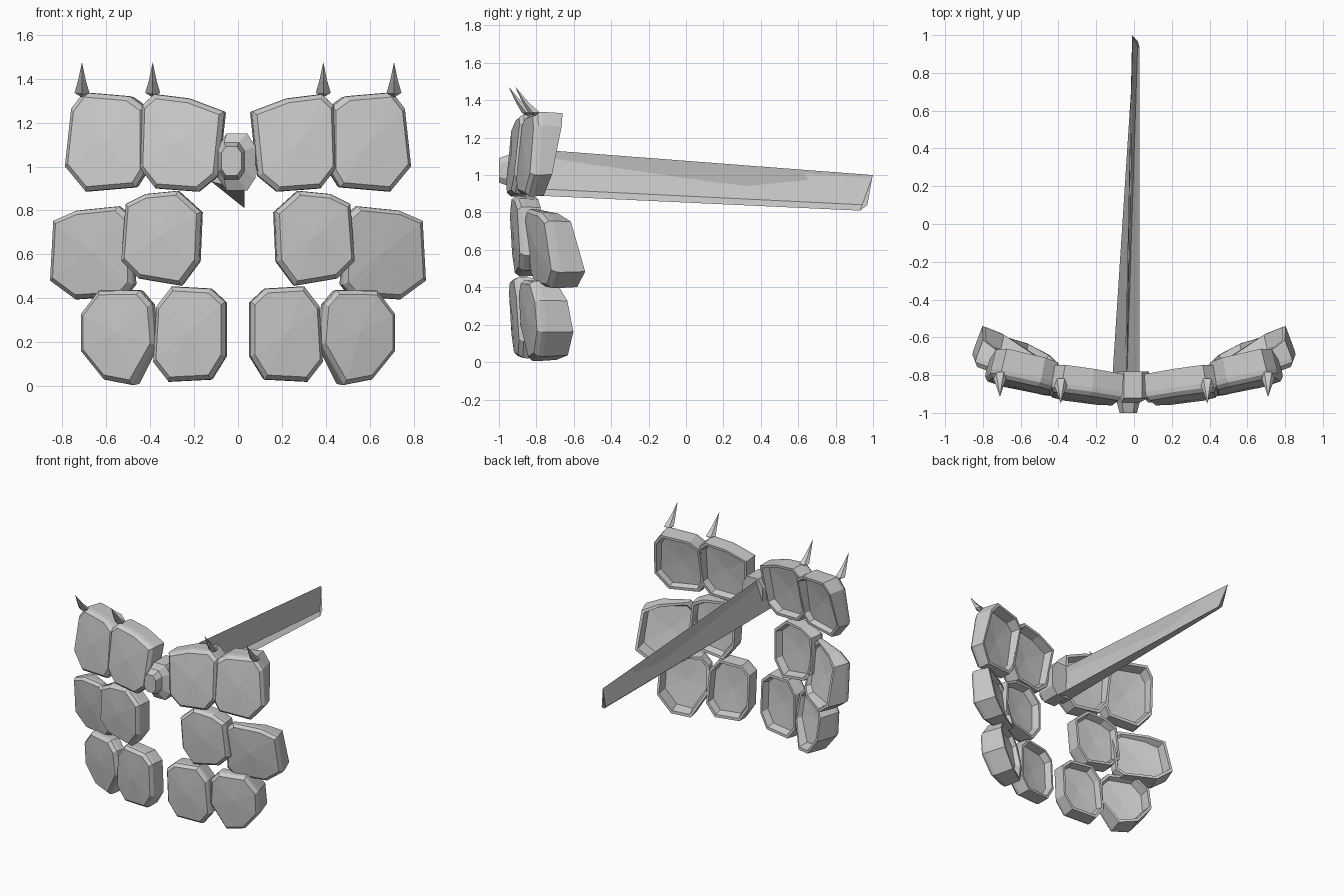
import bpy
import bmesh

cube = bpy.data.objects.get("Cube")
if cube:
    bpy.data.objects.remove(cube, do_unlink=True)

grey = bpy.data.materials.new("stone_grey")
grey.use_nodes = True
grey.diffuse_color = (0.6, 0.6, 0.6, 1)
grey.node_tree.nodes["Principled BSDF"].inputs["Base Color"].default_value = (0.6, 0.6, 0.6, 1)


def loft(name, rings, start_point=None, end_point=None):
    """Skin equal-sized rings; each end closes flat or onto a point."""
    n = len(rings[0])
    verts = [tuple(p) for ring in rings for p in ring]
    faces = [(k * n + i, k * n + (i + 1) % n, (k + 1) * n + (i + 1) % n, (k + 1) * n + i)
             for k in range(len(rings) - 1) for i in range(n)]
    last = (len(rings) - 1) * n
    for base, point, flip in ((0, start_point, True), (last, end_point, False)):
        loop = list(range(base, base + n))
        if flip:
            loop.reverse()
        if point is None:
            faces.append(loop)
        else:
            verts.append(tuple(point))
            faces += [(loop[i], loop[(i + 1) % n], len(verts) - 1) for i in range(n)]
    mesh = bpy.data.meshes.new(name)
    mesh.from_pydata(verts, [], faces)
    mesh.materials.append(grey)
    bpy.context.collection.objects.link(bpy.data.objects.new(name, mesh))
    # Consistent outward normals
    bm = bmesh.new()
    bm.from_mesh(mesh)
    bmesh.ops.recalc_face_normals(bm, faces=bm.faces)
    bm.to_mesh(mesh)
    bm.free()


def both_sides(name, build):
    for side, sign in (("left", 1), ("right", -1)):
        build(side + "_" + name, sign)


def plate(name, outline, front, slope_x, slope_z, depth, grow_x=0, grow_z=0):
    """Chamfered eight-sided plate with a hollow back, on a tilted plane.
    The rim depth can grow outwards and upwards."""
    cx = sum(p[0] for p in outline) / len(outline)
    cz = sum(p[1] for p in outline) / len(outline)
    belt = 0.045
    floor = depth * 0.6

    def build(full_name, sign):
        def spot(x, z, back):
            y = front + slope_x * (x - cx) + slope_z * (z - cz) + back
            return (sign * (x - slope_x * (back - belt)), y, z)

        def ring(scale, back, rim=0):
            return [spot(cx + (x - cx) * scale, cz + (z - cz) * scale,
                         back + rim * (grow_x * (x - cx) + grow_z * (z - cz)))
                    for x, z in outline]

        loft(full_name,
             [ring(0.9, 0), ring(0.99, 0.022), ring(1, belt), ring(0.97, depth, 1),
              ring(0.88, depth, 1), ring(0.81, floor, 0.4)],
             spot(cx, cz, -0.01), spot(cx, cz, floor - 0.01))

    both_sides(name, build)


def spike(name, x, y, lean):
    """Five-sided thorn, leaning forward."""
    def build(full_name, sign):
        def ring(radius, z, shift):
            corners = ((0, -1), (1, -0.3), (0.6, 0.8), (-0.6, 0.8), (-1, -0.3))
            return [(sign * (x + a * radius), y + b * radius + shift, z) for a, b in corners]
        loft(full_name, [ring(0.034, 1.335, 0), ring(0.018, 1.39, lean * 0.45)],
             (sign * x, y, 1.315), (sign * x, y + lean, 1.475))
    both_sides(name, build)


# Three rows of plates, inner and outer
plate("upper_inner_plate", [(.06, 1.25), (.22, 1.31), (.38, 1.33), (.435, 1.28),
      (.445, .99), (.375, .9), (.175, .885), (.09, .955)], -.925, .12, .11, .135, 0, .04)
plate("upper_outer_plate", [(.42, 1.27), (.49, 1.32), (.7, 1.338), (.756, 1.265),
      (.785, 1), (.69, .885), (.46, .905), (.42, .97)], -.86, .21, .1, .13, 0, .12)
plate("middle_inner_plate", [(.165, .795), (.27, .89), (.42, .875), (.51, .83),
      (.53, .57), (.45, .49), (.255, .457), (.175, .565)], -.915, .13, -.05, .125)
plate("middle_outer_plate", [(.48, .77), (.535, .82), (.73, .8), (.835, .755),
      (.85, .48), (.735, .395), (.515, .41), (.47, .46)], -.795, .32, -.13, .11, .24, -.12)
plate("lower_inner_plate", [(.055, .385), (.12, .445), (.3, .455), (.37, .365),
      (.385, .11), (.315, .02), (.12, .03), (.055, .135)], -.92, .13, -.06, .125)
plate("lower_outer_plate", [(.385, .375), (.44, .438), (.63, .435), (.71, .33),
      (.71, .16), (.605, .03), (.475, .005), (.37, .19)], -.845, .28, -.08, .14, .24, -.11)

# Thorns along the top edge
spike("inner_spike", .388, -.845, -.105)
spike("outer_spike", .71, -.81, -.105)


# Central boss with a tapered nose
def octagon(cx, cz, half_w, half_h, y):
    cut = 0.55
    corners = [(-cut, 1), (cut, 1), (1, cut), (1, -cut), (cut, -1), (-cut, -1), (-1, -cut), (-1, cut)]
    return [(cx + a * half_w, y, cz + b * half_h) for a, b in corners]


loft("central_boss", [
    octagon(-.03, 1.025, .046, .065, -1), octagon(-.03, 1.025, .06, .085, -.945),
    octagon(-.005, 1.02, .085, .13, -.92), octagon(-.005, 1.02, .085, .13, -.78)])

# Long tapering beam running backwards, with a low sloping flange on one side
loft("long_beam", [
    [(-.12, -.9, .93), (.03, -.9, .895), (-.04, -.9, .932), (-.05, -.9, 1.1), (-.04, -.9, 1.145)],
    [(0, .95, .84), (.03, .93, .81), (.02, .97, .84), (-.006, .995, .985), (-.01, 1, 1)]])
